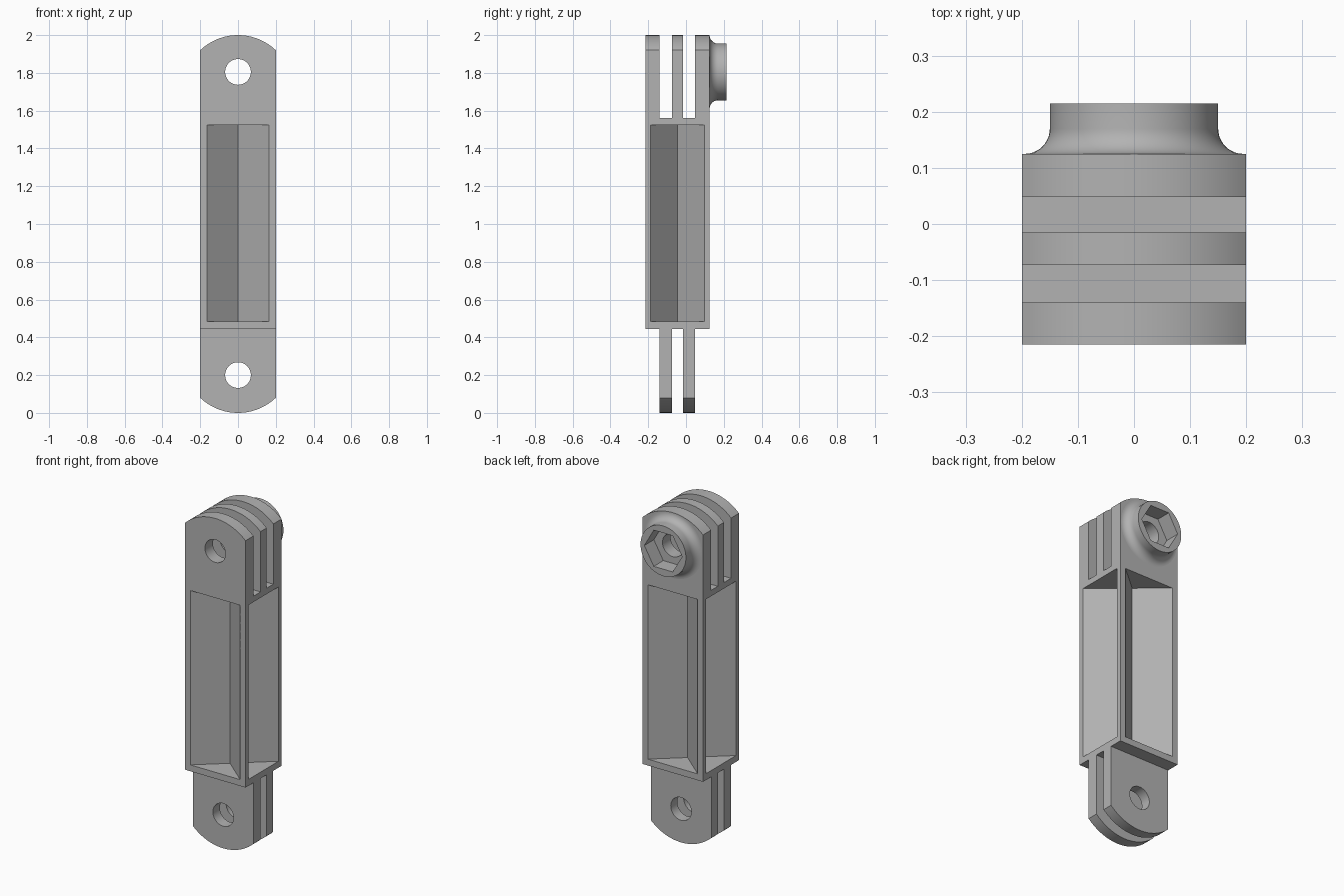
import bpy, bmesh, math
from mathutils import Matrix, Vector

if "Cube" in bpy.data.objects:
    bpy.data.objects.remove(bpy.data.objects["Cube"], do_unlink=True)

FRONT, BACK, MID = -0.215, 0.125, -0.045   # depth of the link body and its middle
HALF = 0.2                                 # half width
PIN_LOW, PIN_HIGH, PIN_R = 0.2, 1.805, 0.068
SHOULDER = 0.445

grey = bpy.data.materials.new("plastic_grey")
grey.use_nodes = True
colour = (0.45, 0.45, 0.45, 1)
grey.diffuse_color = colour
grey.node_tree.nodes["Principled BSDF"].inputs["Base Color"].default_value = colour


def finish(name, bm):
    bmesh.ops.recalc_face_normals(bm, faces=bm.faces)
    mesh = bpy.data.meshes.new(name)
    bm.to_mesh(mesh)
    bm.free()
    obj = bpy.data.objects.new(name, mesh)
    bpy.context.collection.objects.link(obj)
    mesh.materials.append(grey)
    return obj


def prism(name, points, shift):
    """Extrude a closed 3D outline along a vector."""
    bm = bmesh.new()
    face = bm.faces.new([bm.verts.new(p) for p in points])
    new = bmesh.ops.extrude_face_region(bm, geom=[face])["geom"]
    verts = [v for v in new if isinstance(v, bmesh.types.BMVert)]
    bmesh.ops.translate(bm, verts=verts, vec=shift)
    return finish(name, bm)


def box(y0, y1, z0, z1):
    outline = [(-1, y0, z0), (-1, y1, z0), (-1, y1, z1), (-1, y0, z1)]
    return prism("cutter", outline, (2, 0, 0))


def disc(z, radius, sides, y0=-1, y1=1):
    ring = [(radius * math.cos(math.tau * i / sides), y0,
             z + radius * math.sin(math.tau * i / sides)) for i in range(sides)]
    return prism("cutter", ring, (0, y1 - y0, 0))


def cut(target, cutter):
    mod = target.modifiers.new("cut", "BOOLEAN")
    mod.operation, mod.solver, mod.object = "DIFFERENCE", "EXACT", cutter
    bpy.context.view_layer.objects.active = target
    bpy.ops.object.modifier_apply(modifier=mod.name)
    bpy.data.objects.remove(cutter, do_unlink=True)


# Link body: a slab with shallow arched ends
R = 0.29
spread = math.asin(HALF / R)
arc = [(R * math.sin(t), R * math.cos(t))
       for t in (spread * (1 - i / 16) for i in range(33))]
outline = [(x, FRONT, 2 - R + z) for x, z in arc]
outline += [(-x, FRONT, R - z) for x, z in arc]
body = prism("link_body", outline, (0, BACK - FRONT, 0))

# Three upper prongs and two lower prongs
for y0, y1 in ((-0.14, -0.073), (-0.015, 0.048)):
    cut(body, box(y0, y1, 1.56, 3))
for y0, y1 in ((-1, -0.14), (-0.075, -0.015), (0.047, 1)):
    cut(body, box(y0, y1, -1, SHOULDER))

# Triangular pockets on four sides leave a cross-shaped web
half_depth = (BACK - FRONT) / 2
for half, reach, depth, turn in ((0.165, half_depth, 0.14, 0), (0.142, HALF, 0.167, 1),
                                 (0.165, half_depth, 0.14, 2), (0.142, HALF, 0.167, 3)):
    over = 1.1                             # continue the slopes past the surface
    far = reach - depth + depth * over
    wide = half * over
    spin = Matrix.Rotation(turn * math.pi / 2, 3, "Z")
    tri = [spin @ Vector(p) + Vector((0, MID, 0))
           for p in ((-wide, -far, 0.483), (wide, -far, 0.483), (0, depth - reach, 0.483))]
    cut(body, prism("cutter", tri, (0, 0, 1.042)))

# Pin holes
for z in (PIN_LOW, PIN_HIGH):
    cut(body, disc(z, PIN_R, 48))

# Flared boss with a hexagonal nut seat
bm = bmesh.new()
flare = [(0.195 - 0.045 * math.sin(t), 0.17 - 0.045 * math.cos(t))
         for t in (math.pi / 2 * i / 10 for i in range(11))]
profile = [(0, BACK)] + flare + [(0.15, 0.215), (0, 0.215)]
verts = [bm.verts.new((r, y, PIN_HIGH)) for r, y in profile]
edges = [bm.edges.new(pair) for pair in zip(verts, verts[1:])]
bmesh.ops.spin(bm, geom=verts + edges, cent=(0, 0, PIN_HIGH), axis=(0, 1, 0),
               angle=math.tau, steps=64)
bmesh.ops.remove_doubles(bm, verts=bm.verts, dist=0.0001)
boss = finish("nut_boss", bm)
cut(boss, disc(PIN_HIGH, 0.125, 6))

# Smooth the curves and keep the edges crisp
for obj in (body, boss):
    bpy.ops.object.select_all(action="DESELECT")
    obj.select_set(True)
    bpy.context.view_layer.objects.active = obj
    bpy.ops.object.shade_smooth_by_angle(angle=math.radians(25))
